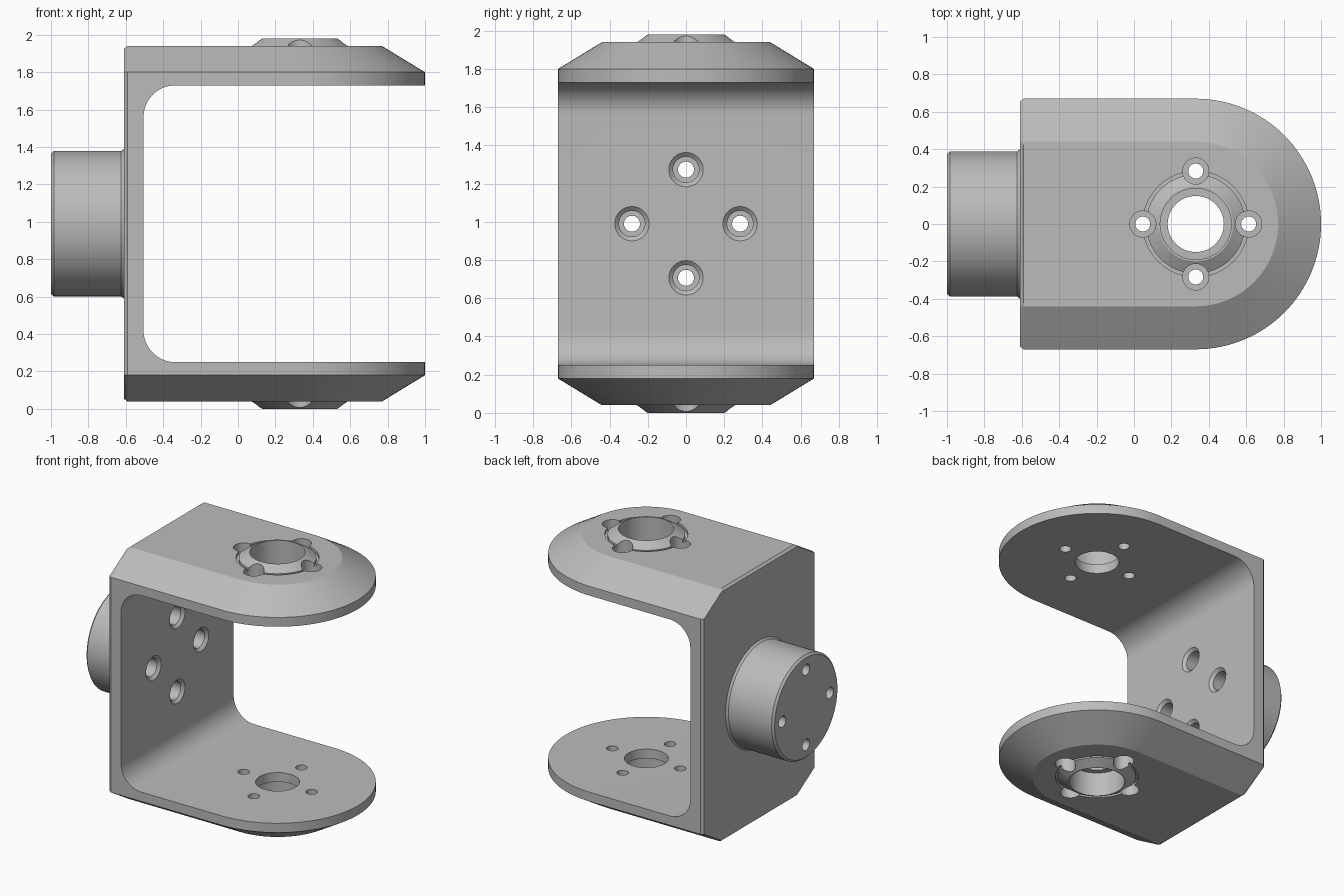
import bpy, bmesh
from math import pi, cos, sin, radians
from mathutils import Matrix, Vector

cube = bpy.data.objects.get("Cube")
if cube:
    bpy.data.objects.remove(cube, do_unlink=True)

grey = bpy.data.materials.new("Plain grey")
grey.use_nodes = True
colour = (0.5, 0.5, 0.5, 1)
grey.diffuse_color = colour
grey.node_tree.nodes["Principled BSDF"].inputs["Base Color"].default_value = colour

MID = 0.99      # mid height, the part is mirrored about it
EYE_X = 0.33    # centre of the arm bores
BOLT_R = 0.283  # bolt circle radius


def loft(name, rings):
    """Skin equal-length rings of points and cap both ends."""
    bm = bmesh.new()
    loops = [[bm.verts.new(p) for p in ring] for ring in rings]
    n = len(loops[0])
    for a, b in zip(loops, loops[1:]):
        for i in range(n):
            j = (i + 1) % n
            bm.faces.new((a[i], a[j], b[j], b[i]))
    bm.faces.new(loops[0][::-1])
    bm.faces.new(loops[-1])
    bmesh.ops.recalc_face_normals(bm, faces=bm.faces)
    mesh = bpy.data.meshes.new(name)
    bm.to_mesh(mesh)
    bm.free()
    mesh.materials.append(grey)
    obj = bpy.data.objects.new(name, mesh)
    bpy.context.collection.objects.link(obj)
    return obj


def turned(name, profile, origin, axis, sides=48):
    """Lathe (radius, distance) points about an axis."""
    mat = Matrix.Translation(origin) @ Vector(axis).to_track_quat("Z", "Y").to_matrix().to_4x4()
    angles = [2 * pi * i / sides for i in range(sides)]
    return loft(name, [[mat @ Vector((r * cos(a), r * sin(a), h)) for a in angles]
                       for r, h in profile])


def combine(body, tool, operation):
    mod = body.modifiers.new(operation.title(), "BOOLEAN")
    mod.operation, mod.solver, mod.object = operation, "EXACT", tool
    bpy.context.view_layer.objects.active = body
    bpy.ops.object.modifier_apply(modifier=mod.name)
    bpy.data.objects.remove(tool, do_unlink=True)


def outline(r, back, z):
    """Round-nosed plan of the yoke with a small chamfer on its back corners."""
    arc = [(EYE_X + r * cos(a), r * sin(a))
           for a in (radians(-90 + 180 * i / 64) for i in range(65))]
    pts = arc + [(-0.59, r), (back, r - 0.015), (back, 0.015 - r), (-0.59, -r)]
    return [(x, y, z) for x, y in pts]


# Solid yoke block with tapered top and bottom
upper = [(0.67, -0.61, 0.81), (0.465, -0.61, 0.935), (0.44, -0.592, 0.95)]
levels = [(r, b, MID - h) for r, b, h in upper[::-1]] + [(r, b, MID + h) for r, b, h in upper]
yoke = loft("clevis_bracket", [outline(*level) for level in levels])

# Round spigot on the back
combine(yoke, turned("spigot", [(0.40, -0.05), (0.40, 0.0), (0.388, 0.015), (0.388, 0.375), (0.373, 0.39)],
                     (-0.61, 0, MID), (-1, 0, 0), 96), "UNION")

# Opening between the arms, with rounded inner corners
FILLET, HALF, WALL = 0.17, 0.74, -0.505
corner = [(WALL + FILLET - FILLET * sin(a), HALF - FILLET + FILLET * cos(a))
          for a in (pi / 2 * i / 16 for i in range(17))]
section = [(1.5, HALF)] + corner + [(x, -z) for x, z in corner[::-1]] + [(1.5, -HALF)]
combine(yoke, loft("opening", [[(x, y, MID + z) for x, z in section] for y in (-1, 1)]), "DIFFERENCE")

quarters = [(cos(i * pi / 2), sin(i * pi / 2)) for i in range(4)]

# Raised collar, stepped bore and counterbored bolt holes on both arms
for side in (1, -1):
    axis = (0, 0, side)

    def cut(name, profile, x=EYE_X, y=0, op="DIFFERENCE", sides=48):
        combine(yoke, turned(name, profile, (x, y, MID), axis, sides), op)

    cut("collar_groove", [(BOLT_R, 0.93), (BOLT_R, 1.1)], sides=96)
    cut("collar", [(0.265, 0.90), (0.265, 0.95), (0.20, 0.99)], op="UNION", sides=96)
    cut("arm_bore", [(0.15, 0.6), (0.15, 0.81), (0.19, 0.81), (0.19, 1.1)], sides=64)
    for c, s in quarters:
        cut("arm_bolt_hole", [(0.04, 0.6), (0.04, 0.83), (0.07, 0.83), (0.07, 1.1)],
            EYE_X + BOLT_R * c, BOLT_R * s, sides=32)

# Bolt holes through the wall and spigot
for c, s in quarters:
    combine(yoke, turned("spigot_bolt_hole",
                         [(0.042, -0.7), (0.042, -0.12), (0.068, -0.12), (0.068, -0.02), (0.09, 0), (0.09, 0.1)],
                         (WALL, BOLT_R * c, MID + BOLT_R * s), (1, 0, 0), 32), "DIFFERENCE")

# Smooth curved surfaces, crisp edges
bpy.ops.object.select_all(action="DESELECT")
yoke.select_set(True)
bpy.context.view_layer.objects.active = yoke
bpy.ops.object.shade_smooth_by_angle(angle=radians(20))
